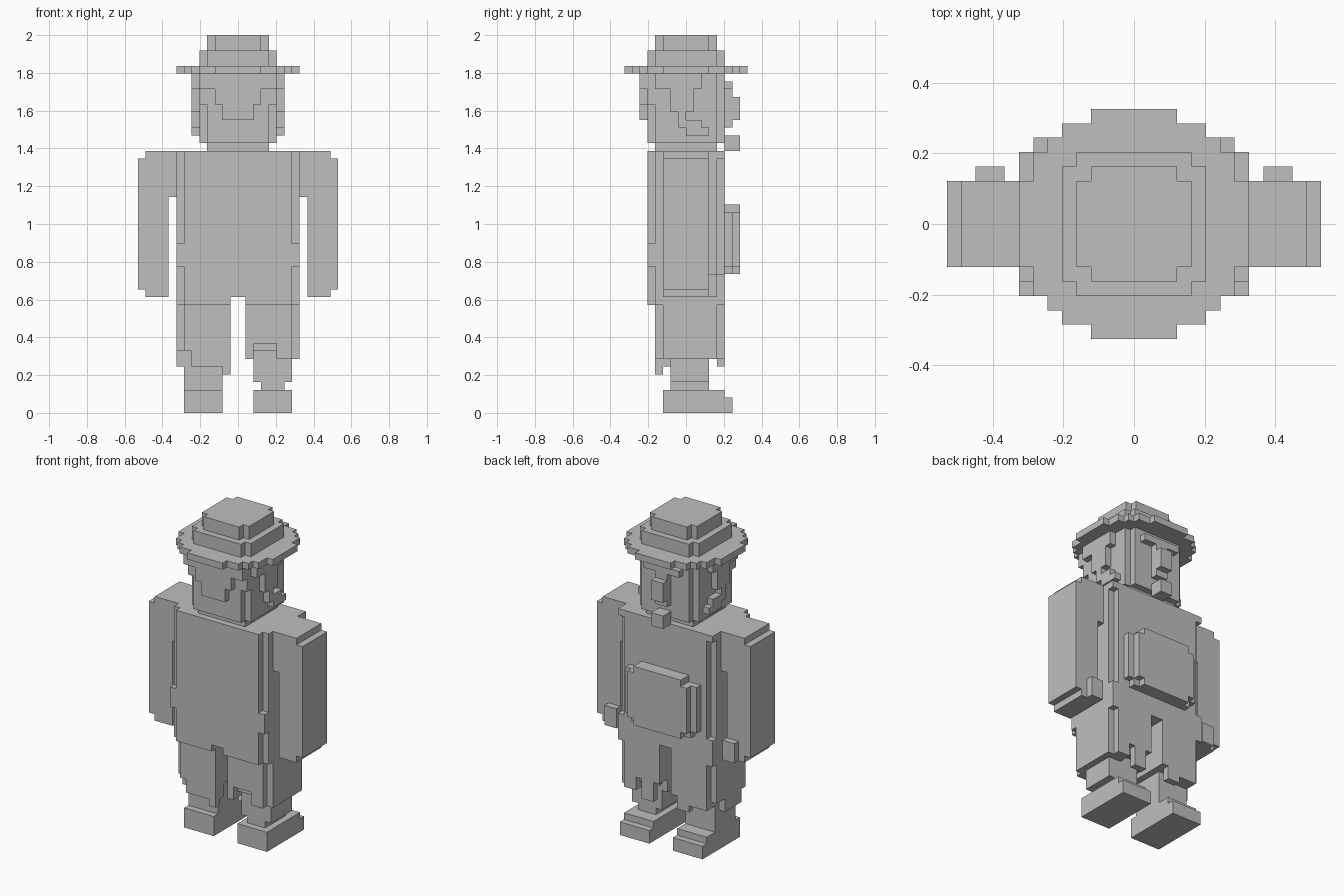
import bpy, bmesh
from mathutils import Vector

V = 2 / 49  # edge of one cube of the grid

cube = bpy.data.objects.get("Cube")
if cube:
    bpy.data.objects.remove(cube, do_unlink=True)

grey = bpy.data.materials.new("plain grey")
grey.use_nodes = True
grey.diffuse_color = (0.52, 0.52, 0.52, 1)
grey.node_tree.nodes["Principled BSDF"].inputs["Base Color"].default_value = grey.diffuse_color

AXES = [Vector((1, 0, 0)), Vector((0, 1, 0)), Vector((0, 0, 1))]


def cells(*boxes):
    """All grid cells inside boxes given as (x0, x1, y0, y1, z0, z1)."""
    return {(x, y, z) for a, b, c, d, e, f in boxes
            for x in range(a, b) for y in range(c, d) for z in range(e, f)}


def mirror(filled):
    return filled | {(-1 - x, y, z) for x, y, z in filled}


def flip(filled):
    return {(-1 - x, y, z) for x, y, z in filled}


def rounded(r, z0, z1):
    """Square slab with its corner columns removed."""
    return cells((-r, r, 1 - r, r - 1, z0, z1), (1 - r, r - 1, -r, r, z0, z1))


def part(name, filled):
    """Skin the filled cells with their outer faces, merged into flat panels."""
    bm = bmesh.new()
    for c in filled:
        mid = Vector(c) + Vector((0.5, 0.5, 0.5))
        for i in range(3):
            for s in (1, -1):
                n = AXES[i] * s
                if tuple(int(a + b) for a, b in zip(c, n)) in filled:
                    continue
                u, w = AXES[(i + 1) % 3] * s, AXES[(i + 2) % 3]
                bm.faces.new([bm.verts.new((mid + (n + u * p + w * q) / 2) * V)
                              for p, q in ((-1, -1), (1, -1), (1, 1), (-1, 1))])
    bmesh.ops.remove_doubles(bm, verts=bm.verts[:], dist=V / 10)
    bmesh.ops.dissolve_limit(bm, angle_limit=0.01, verts=bm.verts[:], edges=bm.edges[:])
    mesh = bpy.data.meshes.new(name)
    bm.to_mesh(mesh)
    bm.free()
    mesh.materials.append(grey)
    bpy.context.collection.objects.link(bpy.data.objects.new(name, mesh))


# Hat: stepped round brim and two crown tiers
brim = set()
for half_x, half_y in ((3, 8), (5, 7), (6, 6), (7, 5), (8, 3)):
    brim |= cells((-half_x, half_x, -half_y, half_y, 44, 45))
part("hat_brim", brim)
part("hat_crown", rounded(5, 45, 47) | rounded(4, 47, 49))

# Head and neck
part("head", rounded(5, 35, 44))
part("neck", cells((-4, 4, -4, 4, 34, 35)))

# Hair: stepped sheet on the -y side and sideburns
part("hair", cells((-5, 5, -6, -5, 42, 44), (-3, 3, -6, -5, 40, 42), (-2, 2, -6, -5, 38, 40))
     | mirror(cells((4, 5, -5, -4, 40, 44))))
part("sideburns", mirror(cells(
    (5, 6, -4, 2, 42, 44), (5, 6, -2, 1, 39, 42), (5, 6, -1, 0, 37, 39),
    (5, 6, 0, 2, 37, 38), (5, 6, 0, 3, 36, 37), (4, 5, 3, 4, 35, 38))))

# Facial features
part("nose", cells((-1, 1, 5, 7, 38, 41), (-1, 1, 5, 6, 37, 43)))
part("brow", cells((-3, 3, 5, 6, 42, 43)))
part("chin_tuft", cells((-1, 1, 5, 7, 34, 36)))

# Torso with recessed corner columns
torso = cells((-8, 8, -5, 5, 14, 34))
torso -= mirror(cells((7, 8, -5, -4, 22, 34), (7, 8, -5, -4, 14, 19), (7, 8, 4, 5, 18, 33)))
torso -= cells((-1, 1, -5, 5, 14, 15))
part("torso", torso)

# Pack on the +y side
pack = cells((-5, 5, 5, 7, 18, 27), (-6, 6, 5, 6, 19, 26))
pack -= mirror(cells((4, 5, 5, 7, 26, 27), (4, 5, 6, 7, 18, 19)))
part("pack", pack)

# Arms with a thumb block
arm = cells((9, 12, -3, 3, 15, 34), (8, 9, -3, 3, 28, 34),
            (12, 13, -3, 3, 16, 33), (9, 11, 3, 4, 15, 18))
part("left_arm", arm)
part("right_arm", flip(arm))

# Trouser legs with ragged hems
left_leg = cells((1, 7, -4, 5, 9, 14), (7, 8, -3, 4, 7, 14), (1, 2, -4, 3, 7, 9),
                 (2, 5, -3, 4, 8, 9), (5, 7, -4, 5, 7, 9), (2, 4, 4, 5, 6, 9))
right_leg = cells((1, 7, -4, 5, 8, 14), (7, 8, -3, 4, 8, 14), (7, 8, -2, 2, 6, 8),
                  (1, 6, -4, -2, 6, 8), (1, 2, -4, -3, 5, 6), (4, 7, 2, 5, 7, 8),
                  (2, 4, 4, 5, 6, 8))
part("left_trouser", left_leg)
part("right_trouser", flip(right_leg))

# Shins and shoes
shin = cells((2, 7, -2, 3, 4, 9), (3, 6, -2, 3, 3, 4))
shoe = cells((2, 7, -3, 6, 0, 2), (2, 7, -3, 5, 2, 3))
part("left_shin", shin)
part("right_shin", flip(shin | cells((2, 7, -2, 3, 3, 4))))
part("left_shoe", shoe)
part("right_shoe", flip(shoe))
